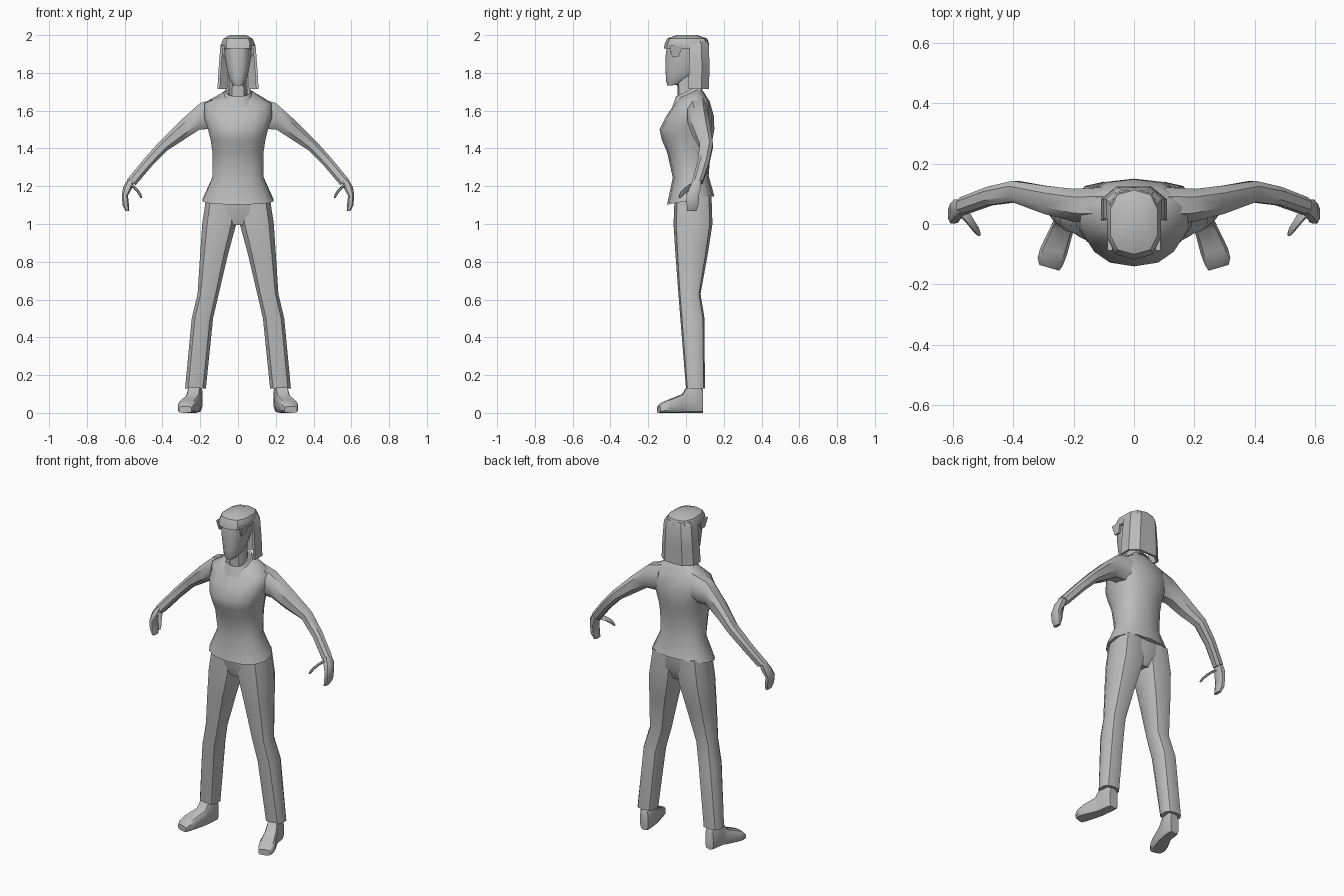
import bpy, bmesh, math
from mathutils import Vector as V

grey = bpy.data.materials.new("plain_grey")
grey.diffuse_color = (0.5, 0.5, 0.5, 1)


def ring(c, u, v, n=10, e=0.8):
    """Rounded section about c with half-axes u and v; smaller e is boxier."""
    pts = []
    for i in range(n):
        t = 2 * math.pi * (i + 0.5) / n
        a, b = math.cos(t), math.sin(t)
        pts.append(V(c) + V(u) * math.copysign(abs(a) ** e, a)
                   + V(v) * math.copysign(abs(b) ** e, b))
    return pts


def level(z, x0, x1, y0, y1, tilt=0, n=10, e=0.8):
    """Horizontal section given by its extents; tilt raises the back."""
    return ring(((x0 + x1) / 2, (y0 + y1) / 2, z), ((x1 - x0) / 2, 0, 0),
                (0, (y1 - y0) / 2, tilt), n, e)


def loft(name, rings, mirror=False, caps=True, angle=40):
    bm = bmesh.new()
    vs = [[bm.verts.new(p) for p in r] for r in rings]
    n = len(vs[0])
    for a, b in zip(vs, vs[1:]):
        for i in range(n):
            j = (i + 1) % n
            bm.faces.new((a[i], a[j], b[j], b[i]))
    if caps:
        bm.faces.new(vs[0][::-1])
        bm.faces.new(vs[-1])
    bmesh.ops.recalc_face_normals(bm, faces=bm.faces)
    me = bpy.data.meshes.new(name)
    bm.to_mesh(me)
    bm.free()
    me.materials.append(grey)
    ob = bpy.data.objects.new(name, me)
    bpy.context.collection.objects.link(ob)
    bpy.ops.object.select_all(action='DESELECT')
    ob.select_set(True)
    bpy.context.view_layer.objects.active = ob
    bpy.ops.object.shade_smooth_by_angle(angle=math.radians(angle))
    if mirror:
        ob.modifiers.new("mirror", 'MIRROR')
    return ob


# Top: flared hem, waist, bust, shoulders, neckline
loft("top", [level(z, -w, w, f, b, t, 14, 0.85) for z, w, f, b, t in [
    (1.125, .192, -.10, .15, .022), (1.25, .137, -.07, .12, .005),
    (1.38, .138, -.10, .13, 0), (1.445, .148, -.128, .14, 0),
    (1.50, .162, -.14, .15, 0), (1.57, .185, -.105, .148, 0),
    (1.64, .18, -.065, .125, .01), (1.69, .08, -.05, .08, .03)]], angle=60)

# V-shaped collar
loft("collar", [
    level(1.668, -.085, .085, -.075, .09, .05, 12),
    level(1.705, -.065, .065, -.055, .078, .03, 12),
    level(1.70, -.052, .052, -.045, .066, .03, 12)], caps=False)

# Sleeves: upper edge, lower edge, front y, back y
loft("sleeve", [
    ring(((ax + bx) / 2, (f + b) / 2, (az + bz) / 2), (0, (b - f) / 2, 0),
         ((ax - bx) / 2, 0, (az - bz) / 2), 8, 0.8)
    for ax, az, bx, bz, f, b in [
        (.10, 1.675, .12, 1.50, .0, .125), (.20, 1.645, .205, 1.495, .005, .12),
        (.30, 1.555, .29, 1.44, .03, .13), (.415, 1.44, .37, 1.39, .07, .145),
        (.50, 1.345, .455, 1.305, .06, .125), (.59, 1.235, .54, 1.205, .03, .09)]],
     mirror=True)

# Hands: curled palm with fingers, and thumb
loft("hand", [ring(c, (w, 0, 0), (0, d, 0), 8, 0.7) for c, w, d in [
    ((.565, .06, 1.24), .018, .022), ((.583, .05, 1.195), .027, .032),
    ((.599, .035, 1.15), .017, .035), ((.594, .035, 1.10), .018, .033),
    ((.585, .03, 1.068), .010, .025)]], mirror=True)
loft("thumb", [ring(c, (r, 0, r * .4), (0, r, -r * .5), 6, 1) for c, r in [
    ((.565, .04, 1.205), .018), ((.54, .005, 1.185), .013),
    ((.522, -.02, 1.162), .011), ((.513, -.035, 1.14), .006)]], mirror=True)

# Trousers: hips and legs
loft("hips", [level(z, -w, w, f, b, 0, 12, 0.7) for z, w, f, b in [
    (.995, .05, -.045, .10), (1.06, .13, -.06, .13), (1.15, .165, -.06, .13)]])
loft("trouser_leg", [level(z, a, b, f, k, 0, 10, 0.72) for z, a, b, f, k in [
    (1.15, .0, .17, -.06, .135), (1.0, .006, .193, -.066, .14),
    (.84, .05, .203, -.056, .115), (.63, .10, .216, -.04, .077),
    (.50, .13, .247, -.03, .098), (.13, .168, .282, .0, .10)]], mirror=True)

# Shoes: heel to toe, turned out, flat soles
loft("shoe", [ring((x, y, h / 2), (w, s, 0), (0, 0, h / 2), 10, 0.5)
              for y, x, w, h, s in [
    (.09, .222, .028, .12, 0), (.07, .224, .036, .15, 0),
    (.01, .231, .037, .15, 0), (-.02, .24, .04, .10, .005),
    (-.09, .266, .046, .072, .01), (-.125, .277, .043, .055, .012),
    (-.145, .28, .034, .035, .01)]], mirror=True)

# Neck and head
loft("neck", [level(1.63, -.055, .055, -.045, .065),
              level(1.70, -.047, .047, -.045, .06),
              level(1.80, -.045, .045, -.05, .06)])
loft("head", [level(z, -w, w, f, b, t, 12, 0.85) for z, w, f, b, t in [
    (1.735, .026, -.10, -.03, .003), (1.765, .046, -.108, .03, .008),
    (1.80, .056, -.11, .07, .005), (1.87, .069, -.113, .09, 0),
    (1.94, .073, -.105, .10, 0)]], angle=50)

# Hair cap with fringe edge
loft("hair_cap", [level(z, -w, w, f, b, 0, 10, 0.72) for z, w, f, b in [
    (1.928, .088, -.118, .118), (1.955, .092, -.112, .122),
    (1.982, .08, -.10, .112), (2.0, .045, -.05, .06)]], angle=35)


# Hair curtain: C-shaped sections around the back of the head
def c_section(z, w, f, b, t=.014):
    half = [(w, f), (w, b - .04), (w * .55, b)]
    inner = [(w - t, f), (w - t, b - .045), (w * .5, b - t)]
    pts = half + [(-x, y) for x, y in half[::-1]]
    pts += [(-x, y) for x, y in inner] + inner[::-1]
    return [V((x, y, z)) for x, y in pts]


loft("hair_back", [c_section(1.715, .109, .012, .122), c_section(1.83, .102, .016, .124),
                   c_section(1.945, .093, .02, .122), c_section(1.97, .08, .01, .112)],
     angle=35)

# Side locks hanging from the fringe at the temples
loft("temple_lock", [level(1.888, .068, .079, -.078, -.035, 0, 4, 0.5),
                     level(1.945, .07, .09, -.095, -.01, 0, 4, 0.5)], mirror=True)
